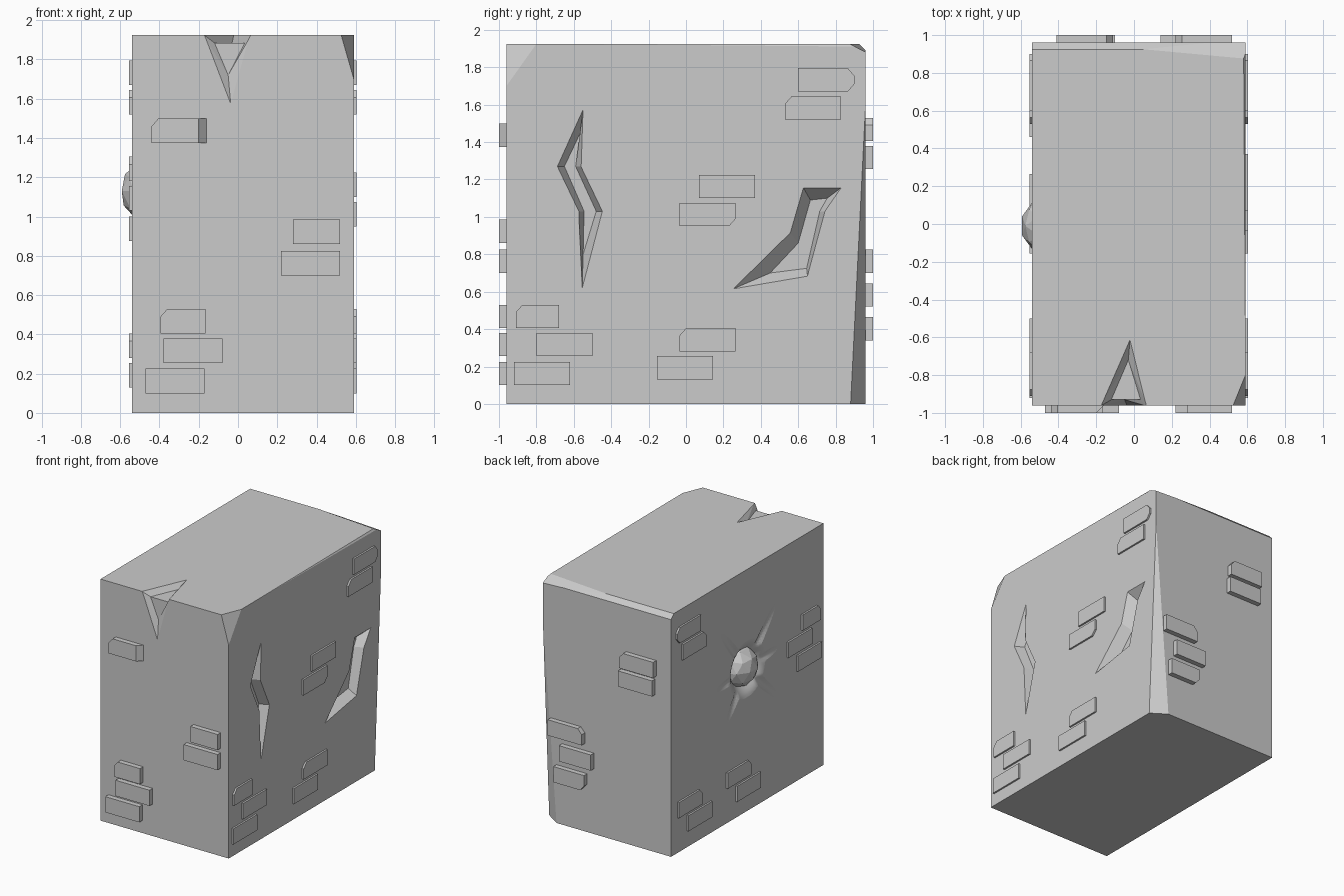
import bpy
import bmesh
import math
from mathutils import Vector

if "Cube" in bpy.data.objects:
    bpy.data.objects.remove(bpy.data.objects["Cube"])

LEFT, RIGHT, DEPTH, TOP = -0.54, 0.59, 0.96, 1.925

stone = bpy.data.materials.new("grey stone")
stone.use_nodes = True
GREY = (0.6, 0.6, 0.6, 1)
stone.diffuse_color = GREY
stone.node_tree.nodes["Principled BSDF"].inputs["Base Color"].default_value = GREY


def finish(bm, name):
    """Turn a bmesh into a named stone object."""
    bmesh.ops.recalc_face_normals(bm, faces=bm.faces)
    mesh = bpy.data.meshes.new(name)
    bm.to_mesh(mesh)
    bm.free()
    mesh.materials.append(stone)
    obj = bpy.data.objects.new(name, mesh)
    bpy.context.collection.objects.link(obj)
    return obj


def on_side(side, u, z, d):
    """Point at (u, z) on a wall, d outwards from it."""
    return {"front": (u, -DEPTH - d, z), "back": (u, DEPTH + d, z),
            "right": (RIGHT + d, u, z), "left": (LEFT - d, u, z)}[side]


def loft(bm, ring_a, ring_b):
    """Closed solid between two rings with equal point counts."""
    a = [bm.verts.new(p) for p in ring_a]
    b = [bm.verts.new(p) for p in ring_b]
    bm.faces.new(a)
    bm.faces.new(b)
    for i in range(len(a)):
        j = (i + 1) % len(a)
        bm.faces.new((a[i], a[j], b[j], b[i]))


# Main block with worn edges sliced off
bm = bmesh.new()
bmesh.ops.create_cube(bm, size=1)
for v in bm.verts:
    v.co = (RIGHT if v.co.x > 0 else LEFT, math.copysign(DEPTH, v.co.y), TOP if v.co.z > 0 else 0)
worn_planes = [
    ((0.525, -DEPTH, TOP), (RIGHT, -0.8, TOP), (RIGHT, -DEPTH, 1.7)),
    ((RIGHT, 0.88, 0), (0.47, DEPTH, 0), (RIGHT, DEPTH, 1.6)),
    ((RIGHT, 0.925, TOP), (0, 0.925, TOP), (RIGHT, DEPTH, 1.89)),
    ((-0.33, DEPTH, TOP), (0.05, 0.925, TOP), (0.4, DEPTH, 1.89)),
    ((RIGHT, -0.65, TOP), (0.58, DEPTH, TOP), (RIGHT, DEPTH, 1.91)),
]
middle = Vector((0, 0, 1))
for points in worn_planes:
    p, q, r = (Vector(c) for c in points)
    normal = (q - p).cross(r - p).normalized()
    if normal.dot(middle - p) > 0:
        normal.negate()
    cut = bmesh.ops.bisect_plane(bm, geom=bm.verts[:] + bm.edges[:] + bm.faces[:],
                                 plane_co=p, plane_no=normal, clear_outer=True)
    rim = [e for e in cut["geom_cut"] if isinstance(e, bmesh.types.BMEdge)]
    bmesh.ops.holes_fill(bm, edges=rim, sides=0)
block = finish(bm, "stone_block")

cutters = []

# Two jagged gouges in the right wall: (rim, floor)
gouges = [
    ([(-.55, 1.58), (-.69, 1.27), (-.575, 1.03), (-.555, .61), (-.445, 1.03), (-.56, 1.27)],
     [(-.56, 1.46), (-.65, 1.27), (-.545, 1.03), (-.55, .8), (-.48, 1.03), (-.59, 1.27)]),
    ([(.835, 1.16), (.625, 1.16), (.555, .92), (.24, .61), (.65, .68), (.745, 1.03)],
     [(.755, 1.1), (.665, 1.09), (.6, .86), (.45, .7), (.645, .725), (.715, 1.03)]),
]
for rim, floor in gouges:
    bm = bmesh.new()
    loft(bm, [on_side("right", u, z, 0.005) for u, z in rim],
         [on_side("right", u, z, -0.07) for u, z in floor])
    cutters.append(finish(bm, "gouge_cutter"))

# Chip wrapped over the front top edge
bm = bmesh.new()
a, b, c, d, e, f, g, h, o = [bm.verts.new(p) for p in (
    (-.18, -.965, 1.93), (.07, -.965, 1.93), (-.035, -.965, 1.55), (-.02, -.6, 1.93),
    (-.12, -.93, 1.885), (.035, -.93, 1.885), (-.05, -.93, 1.72), (-.03, -.72, 1.885),
    (-.05, -1.1, 2.1))]
for face in ((a, c, g), (a, g, e), (b, f, g), (b, g, c), (e, g, f), (a, e, h), (a, h, d),
             (b, d, h), (b, h, f), (e, f, h), (a, o, c), (c, o, b), (b, o, d), (d, o, a)):
    bm.faces.new(face)
cutters.append(finish(bm, "chip_cutter"))

# Soft crater with radiating cracks in the left wall
HUB = 1.13
cracks = [(-.39, .42), (.28, -.36), (-.42, -.4), (.36, .44), (-.42, .03), (.42, -.03)]


def crater_depth(y, z):
    depth = 0.09 * math.exp(-(math.hypot(y, z) / 0.17) ** 4)
    for cy, cz in cracks:
        length = math.hypot(cy, cz)
        along = (y * cy + z * cz) / length
        across = (y * cz - z * cy) / length
        if 0 < along < length:
            fade = 1 - along / length
            depth = max(depth, 0.045 * fade * math.exp(-(across / 0.03) ** 2))
    return depth - 0.004


bm = bmesh.new()
bmesh.ops.create_grid(bm, x_segments=64, y_segments=64, size=0.55)
for v in bm.verts:
    y, z = v.co.x, v.co.y
    v.co = (LEFT + crater_depth(y, z), y, z + HUB)
sheet = bmesh.ops.extrude_face_region(bm, geom=bm.faces[:])
for v in sheet["geom"]:
    if isinstance(v, bmesh.types.BMVert):
        v.co.x = LEFT - 0.1
# Extruding may keep or drop the first sheet, so close it if it was dropped
open_rim = [edge for edge in bm.edges if edge.is_boundary]
if open_rim:
    bmesh.ops.holes_fill(bm, edges=open_rim, sides=0)
cutters.append(finish(bm, "crater_cutter"))

# Carve the block
bpy.context.view_layer.objects.active = block
for cutter in cutters:
    mod = block.modifiers.new("carve", "BOOLEAN")
    mod.operation, mod.solver, mod.object = "DIFFERENCE", "EXACT", cutter
    bpy.ops.object.modifier_apply(modifier=mod.name)
    bpy.data.objects.remove(cutter)
for face in block.data.polygons:
    face.use_smooth = LEFT + 0.0005 < face.center.x < LEFT + 0.12 and face.area < 0.001

# Faceted stud sitting in the crater
bm = bmesh.new()
bmesh.ops.create_icosphere(bm, subdivisions=2, radius=0.165)
for v in bm.verts:
    v.co += Vector((LEFT + 0.105, -0.01, HUB))
finish(bm, "round_stud")

# Raised bricks: (start, bottom, width, clipped corner or slope)
LONG, SHORT, HEIGHT = 0.3, 0.23, 0.125
trio = [(-.91, .405, SHORT, "UL"), (-.8, .255, LONG, ""), (-.92, .1, LONG, "")]
side_pairs = [(.6, 1.67, LONG, "UR LR"), (.53, 1.52, LONG, "UL"),
              (-.035, .28, LONG, "UL"), (-.155, .13, LONG, "")]
bricks = {
    "front": [(-.44, 1.375, LONG, "UL SLOPE"), (.28, .86, .24, ""), (.22, .7, LONG, ""),
              (-.395, .405, SHORT, "UL"), (-.38, .255, LONG, ""), (-.47, .1, LONG, "")],
    "back": [(-.41, 1.405, LONG, "UR"), (-.4, 1.255, LONG, ""), (.22, .7, LONG, "UL"),
             (.14, .52, .28, ""), (.2, .34, .27, "LL")],
    "right": trio + side_pairs + [(.07, 1.1, LONG, ""), (-.035, .95, LONG, "LR")],
    "left": [(u, z + 0.775, w, k) for u, z, w, k in trio] + side_pairs
            + [(.58, .28, LONG, "UL"), (.46, .13, LONG, "")],
}


def brick(side, index, u, z, width, kind):
    ring = []
    for name, cu, cz, su, sz in (("LL", u, z, 1, 1), ("LR", u + width, z, -1, 1),
                                 ("UR", u + width, z + HEIGHT, -1, -1),
                                 ("UL", u, z + HEIGHT, 1, -1)):
        if name in kind:
            clip = [(cu, cz + sz * 0.04), (cu + su * 0.035, cz)]
            ring += clip if su * sz > 0 and name in ("LL", "UR") else clip[::-1]
        else:
            ring.append((cu, cz))
    out = 0.04 if side in ("front", "back") else 0.014
    slope = 0.06 if "SLOPE" in kind else 0
    bm = bmesh.new()
    loft(bm, [on_side(side, p, q, -0.02) for p, q in ring],
         [on_side(side, p - slope * (p > u + width / 2), q, out) for p, q in ring])
    finish(bm, f"{side}_brick_{index}")


for side, rows in bricks.items():
    for index, row in enumerate(rows, 1):
        brick(side, index, *row)
